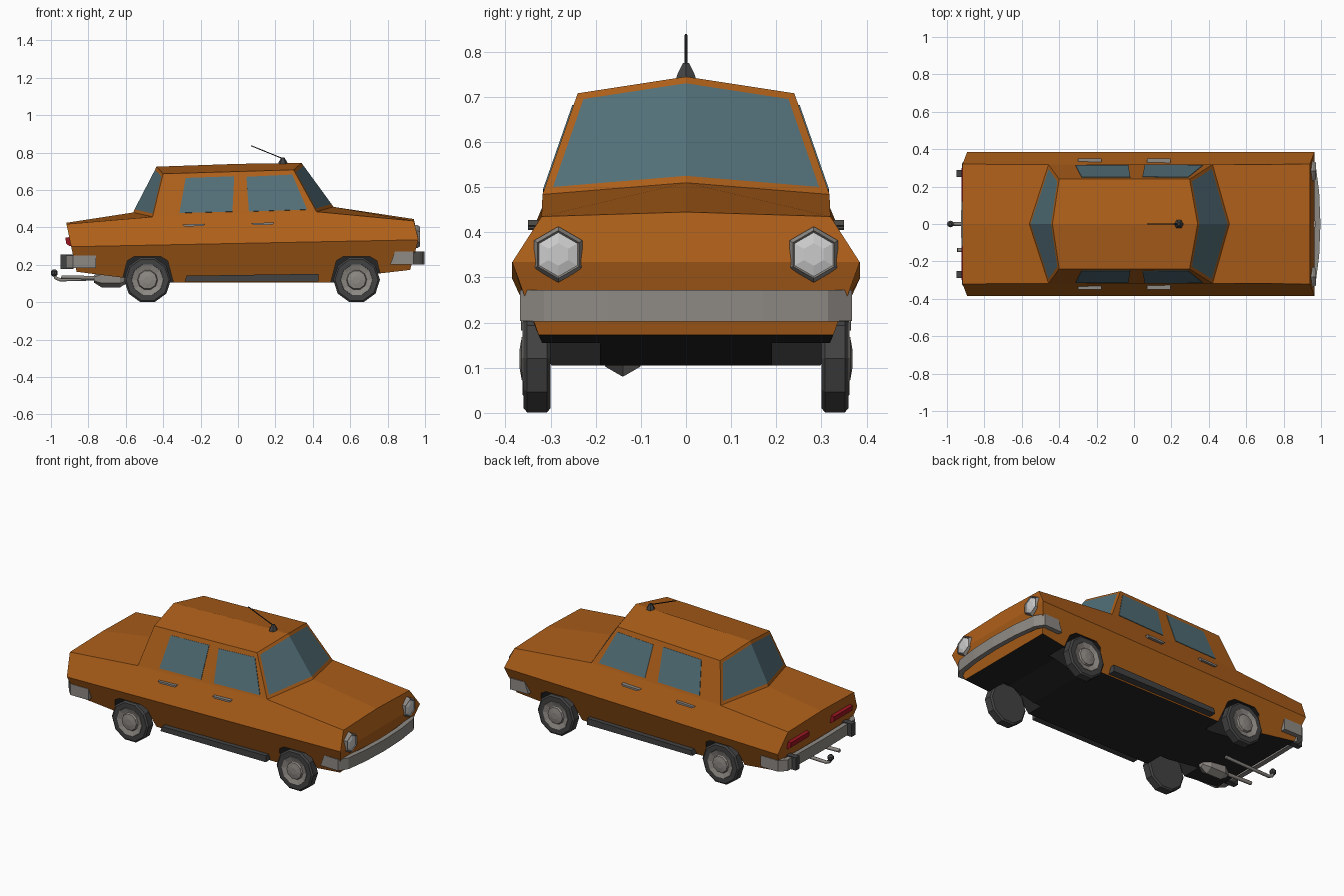
import bpy, bmesh
from math import pi, sin, cos
from mathutils import Matrix, Vector

if "Cube" in bpy.data.objects:
    bpy.data.objects.remove(bpy.data.objects["Cube"])


def material(name, rgb):
    m = bpy.data.materials.new(name)
    m.diffuse_color = (*rgb, 1)
    m.use_nodes = True
    m.node_tree.nodes["Principled BSDF"].inputs["Base Color"].default_value = m.diffuse_color
    return m


PAINT = material("orange_paint", (0.42, 0.115, 0.01))
GLASS = material("glass", (0.085, 0.16, 0.19))
DARK = material("dark_underside", (0.018, 0.018, 0.018))
RUBBER = material("rubber", (0.055, 0.055, 0.055))
METAL = material("metal", (0.27, 0.25, 0.23))
LENS = material("lens", (0.6, 0.6, 0.6))
RED = material("red", (0.33, 0.008, 0.015))


def add(name, bm, mats):
    bmesh.ops.recalc_face_normals(bm, faces=bm.faces[:])
    me = bpy.data.meshes.new(name)
    bm.to_mesh(me)
    bm.free()
    for m in mats:
        me.materials.append(m)
    ob = bpy.data.objects.new(name, me)
    bpy.context.collection.objects.link(ob)
    return ob


def box(name, lo, hi, mat):
    bm = bmesh.new()
    bmesh.ops.create_cube(bm, size=1)
    for v in bm.verts:
        v.co = [(a + b) / 2 + c * (b - a) for a, b, c in zip(lo, hi, v.co)]
    return add(name, bm, [mat])


def lathe(name, profile, n, mat, matrix, phase=0):
    """Turn (radius, height) pairs around local z, ends closed."""
    bm = bmesh.new()
    rings = [[bm.verts.new(matrix @ Vector((r * cos(phase + 2 * pi * i / n),
                                            r * sin(phase + 2 * pi * i / n), h)))
              for i in range(n)] for r, h in profile]
    for a, b in zip(rings, rings[1:]):
        for i in range(n):
            bm.faces.new((a[i], a[(i + 1) % n], b[(i + 1) % n], b[i]))
    bm.faces.new(rings[0])
    bm.faces.new(rings[-1])
    return add(name, bm, [mat])


def pipe(name, pts, r, mat):
    cu = bpy.data.curves.new(name, 'CURVE')
    cu.dimensions = '3D'
    cu.bevel_depth, cu.bevel_resolution, cu.use_fill_caps = r, 1, True
    sp = cu.splines.new('POLY')
    sp.points.add(len(pts) - 1)
    for p, co in zip(sp.points, pts):
        p.co = (*co, 1)
    cu.materials.append(mat)
    ob = bpy.data.objects.new(name, cu)
    bpy.context.collection.objects.link(ob)


def prism(name, outline, y0, y1, mats, index=0):
    """Extrude an x-z outline from y0 to y1."""
    bm = bmesh.new()
    a, b = ([bm.verts.new((x, y, z)) for x, z in outline] for y in (y0, y1))
    n = len(a)
    for i in range(n):
        bm.faces.new((a[i], a[(i + 1) % n], b[(i + 1) % n], b[i]))
    bm.faces.new(a)
    bm.faces.new(b)
    for f in bm.faces:
        f.material_index = index
    return add(name, bm, mats)


# Body shell: named half points, mirrored across y
P = dict(Cr=(-.917, 0, .425), Cb=(-.56, 0, .48), Rr=(-.436, 0, .725), Rm=(0, 0, .74),
         Rf=(.34, 0, .745), Cf=(.51, 0, .51), Cn=(.94, 0, .445),
         Sr=(-.917, .32, .418), Sb=(-.457, .318, .457), Tr=(-.40, .24, .687),
         Tf=(.297, .24, .708), Sf=(.42, .318, .484), Sn=(.94, .32, .435),
         Wr=(-.892, .385, .297), Wn=(.965, .385, .334),
         Xr=(-.892, 0, .297), Xn=(.965, 0, .334))
floor = [(-.863, .163), (-.60, .13), (-.40, .105), (.55, .105), (.72, .15), (.92, .173)]
for i, (x, z) in enumerate(floor):
    P[f"B{i}"] = (x, .385 - (.312 - z) * .42, z)
    P[f"D{i}"] = (x, 0, z)
faces = ["Cr Cb Sb Sr", "Cb Rr Tr Sb", "Rr Rm Rf Tf Tr", "Rf Cf Sf Tf", "Cf Cn Sn Sf",
         "Sb Tr Tf Sf", "Sr Sb Sf Sn Wn Wr", "Cn Xn Wn Sn", "Xn D5 B5 Wn",
         "Cr Sr Wr Xr", "Xr Wr B0 D0", "Wr Wn B5 B4 B3 B2 B1 B0"]
faces += [f"B{i} B{i+1} D{i+1} D{i}" for i in range(5)]
bm = bmesh.new()
screens = {1: [], 3: []}
for s in (1, -1):
    for i, names in enumerate(faces):
        f = bm.faces.new([bm.verts.new((P[k][0], s * P[k][1], P[k][2])) for k in names.split()])
        f.material_index = 2 if i > 11 else 0
        if i in screens:
            screens[i].append(f)
bmesh.ops.remove_doubles(bm, verts=bm.verts[:], dist=1e-4)
bmesh.ops.recalc_face_normals(bm, faces=bm.faces[:])
for pair in screens.values():
    bmesh.ops.inset_region(bm, faces=pair, thickness=.018, use_even_offset=True)
    for f in pair:
        f.material_index = 1
body = add("body", bm, [PAINT, GLASS, DARK])

# Wheel arches cut into the body
WHEELS = (-.484, .634)
arch = [(-.145, .08), (-.108, .222), (-.07, .245), (.07, .245), (.108, .222), (.145, .08)]
for wx in WHEELS:
    for s in (1, -1):
        cut = prism("arch_cutter", [(wx + x, z) for x, z in arch], s * .19, s * .5,
                    [PAINT, GLASS, DARK], 2)
        cut.hide_render = True
        cut.hide_set(True)
        mod = body.modifiers.new("arch", 'BOOLEAN')
        mod.operation, mod.object, mod.solver = 'DIFFERENCE', cut, 'EXACT'

for s, side in ((1, "left"), (-1, "right")):
    # Wheels
    for wx, end in zip(WHEELS, ("rear", "front")):
        m = Matrix.Translation((wx, 0, .12)) @ Matrix.Rotation(-s * pi / 2, 4, 'X')
        lathe(f"{end}_{side}_tyre", [(.08, .30), (.115, .30), (.125, .308), (.125, .352), (.115, .36),
                                     (.086, .36), (.08, .35)], 10, RUBBER, m)
        lathe(f"{end}_{side}_hub", [(.087, .34), (.085, .362), (.06, .354), (.055, .354),
                                    (.05, .364), (.02, .369)], 10, METAL, m)

    # Side windows lying on the sloped cabin side
    for name, quad in (("front", [(.045, .67), (.29, .682), (.37, .495), (.058, .485)]),
                       ("rear", [(-.28, .664), (-.02, .673), (-.03, .484), (-.313, .477)])):
        bm = bmesh.new()
        vs = []
        for off in (.003, -.006):
            for x, z in quad:
                t = (z - .457 - .031 * (x + .457)) / .227
                vs.append(bm.verts.new((x, s * (.318 - .078 * t + off), z + off * .3)))
        bm.faces.new(vs[:4])
        bm.faces.new(vs[4:])
        for i in range(4):
            j = (i + 1) % 4
            bm.faces.new((vs[i], vs[j], vs[j + 4], vs[i + 4]))
        add(f"{name}_{side}_window", bm, [GLASS])

    # Door handles
    for x0, z in ((-.30, .408), (.07, .415)):
        prism(f"{side}_door_handle", [(x0, z + .008), (x0 + .015, z - .003), (x0 + .115, z),
                                      (x0 + .125, z + .012)], s * .32, s * .35, [METAL])

    # Running boards
    prism(f"{side}_running_board", [(-.285, .112), (-.275, .142), (.43, .152), (.43, .112)],
          s * .28, s * .345, [RUBBER])

    # Headlights
    m = Matrix.Translation((0, s * .283, .351)) @ Matrix.Rotation(pi / 2, 4, 'Y')
    lathe(f"{side}_headlight_rim", [(.062, .92), (.062, .958), (.053, .972), (.047, .965)], 6, METAL, m)
    lathe(f"{side}_headlight_lens", [(.05, .95), (.049, .967), (.025, .974)], 6, LENS, m)

    # Tail lights and rear overriders
    prism(f"{side}_tail_light", [(-.88, .302), (-.903, .302), (-.92, .315), (-.922, .345), (-.88, .352)],
          s * .12, s * .30, [RED])
    box(f"{side}_overrider", (-.948, s * .27 - .018, .177), (-.88, s * .27 + .018, .255), RUBBER)


# Wrap-around bumpers
def bumper(name, half, z0, z1, tip):
    path = half + [(x, -y) for x, y in reversed(half) if y]
    bm = bmesh.new()
    lo = [bm.verts.new((x, y, z0)) for x, y in path]
    hi = [bm.verts.new((x, y, z1)) for x, y in path]
    for v in (hi[0], hi[-1]):
        v.co.x += tip
    for i in range(len(path) - 1):
        bm.faces.new((lo[i], lo[i + 1], hi[i + 1], hi[i]))
    mod = add(name, bm, [METAL]).modifiers.new("thickness", 'SOLIDIFY')
    mod.thickness, mod.offset = .03, 0


bumper("front_bumper", [(.815, .35), (.93, .355), (.957, .31), (.975, .17), (.982, 0)], .203, .272, .025)
bumper("rear_bumper", [(-.76, .35), (-.875, .352), (-.905, .32), (-.91, 0)], .182, .25, 0)

# Exhaust and tow hitch
lathe("muffler", [(.02, -.77), (.045, -.73), (.045, -.63), (.02, -.59)], 6, METAL,
      Matrix.Translation((0, -.14, .125)) @ Matrix.Rotation(pi / 2, 4, 'Y'))
pipe("exhaust_pipe", [(-.945, -.14, .135), (-.72, -.14, .13)], .011, METAL)
pipe("hitch_arm", [(-.65, 0, .128), (-.95, 0, .12), (-.975, 0, .13), (-.982, 0, .15)], .01, METAL)
lathe("hitch_ball", [(.008, -.02), (.018, -.008), (.018, .008), (.008, .018)], 8, RUBBER,
      Matrix.Translation((-.982, 0, .157)))

# Roof antenna
lathe("antenna_base", [(.027, .735), (.022, .75), (.008, .775)], 6, RUBBER, Matrix.Translation((.24, 0, 0)))
pipe("antenna_rod", [(.24, 0, .768), (.07, 0, .837)], .003, DARK)
